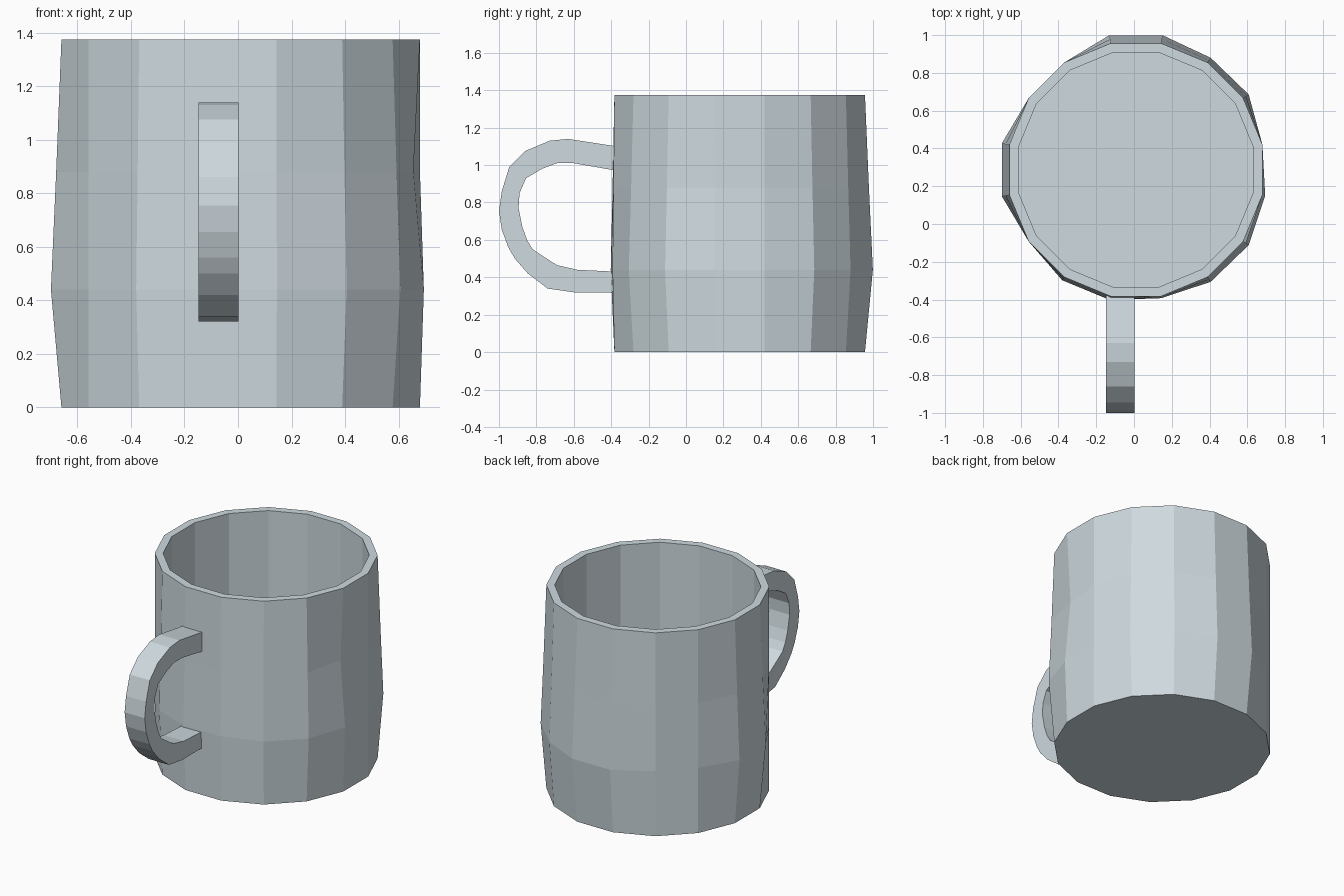
import bpy, bmesh, math

SIDES = 16
CX, CY = 0.01, 0.287

cube = bpy.data.objects.get("Cube")
if cube:
    bpy.data.objects.remove(cube, do_unlink=True)

# Single glazed grey colour
glaze = bpy.data.materials.new("pale_grey_glaze")
colour = (0.62, 0.70, 0.74, 1)
glaze.diffuse_color = colour
glaze.use_nodes = True
glaze.node_tree.nodes["Principled BSDF"].inputs["Base Color"].default_value = colour


def finish(name, bm):
    bmesh.ops.recalc_face_normals(bm, faces=bm.faces[:])
    mesh = bpy.data.meshes.new(name)
    bm.to_mesh(mesh)
    bm.free()
    mesh.materials.append(glaze)
    obj = bpy.data.objects.new(name, mesh)
    bpy.context.collection.objects.link(obj)
    return obj


def ring(bm, radius, z, bumps=None):
    verts = []
    for k in range(SIDES):
        a = (k + 0.5) * math.tau / SIDES
        r = radius + (bumps[k] if bumps else 0)
        verts.append(bm.verts.new((CX + r * math.cos(a), CY + r * math.sin(a), z)))
    return verts


def bridge(bm, a, b):
    n = len(a)
    for k in range(n):
        bm.faces.new((a[k], a[(k + 1) % n], b[(k + 1) % n], b[k]))


# Cup: hand-shaped outer wall, flat rim, straight inner wall and floor
low = [0, .035, .03, .043, .043, 0, 0, .04, .04, 0, .02, .02, .01, .03, .035, .015]
high = [b / 2 for b in low]
high[-1] = -0.025
bm = bmesh.new()
rings = [ring(bm, 0.683, 0), ring(bm, 0.683, 0.44, low), ring(bm, 0.683, 0.88, high),
         ring(bm, 0.683, 1.375), ring(bm, 0.632, 1.375), ring(bm, 0.632, 0.06)]
for a, b in zip(rings, rings[1:]):
    bridge(bm, a, b)
bm.faces.new(rings[0])
bm.faces.new(rings[-1])
finish("cup", bm)

# Handle: paired outer and inner outline points in the y-z plane
outer = [(-.37, 1.10), (-.63, 1.14), (-.73, 1.13), (-.86, 1.075), (-.945, .99), (-.985, .86),
         (-1, .755), (-.985, .655), (-.95, .56), (-.915, .50), (-.845, .42), (-.74, .34),
         (-.60, .32), (-.37, .32)]
inner = [(-.37, .97), (-.60, 1.01), (-.69, 1.01), (-.77, .98), (-.855, .93), (-.89, .85),
         (-.895, .77), (-.875, .67), (-.85, .60), (-.82, .55), (-.76, .51), (-.69, .465),
         (-.58, .44), (-.37, .43)]
bm = bmesh.new()
sections = []
for o, i in zip(outer, inner):
    sections.append([bm.verts.new((x, *p)) for x, p in ((-.148, o), (.002, o), (.002, i), (-.148, i))])
for a, b in zip(sections, sections[1:]):
    bridge(bm, a, b)
bm.faces.new(sections[0])
bm.faces.new(sections[-1])
finish("handle", bm)
